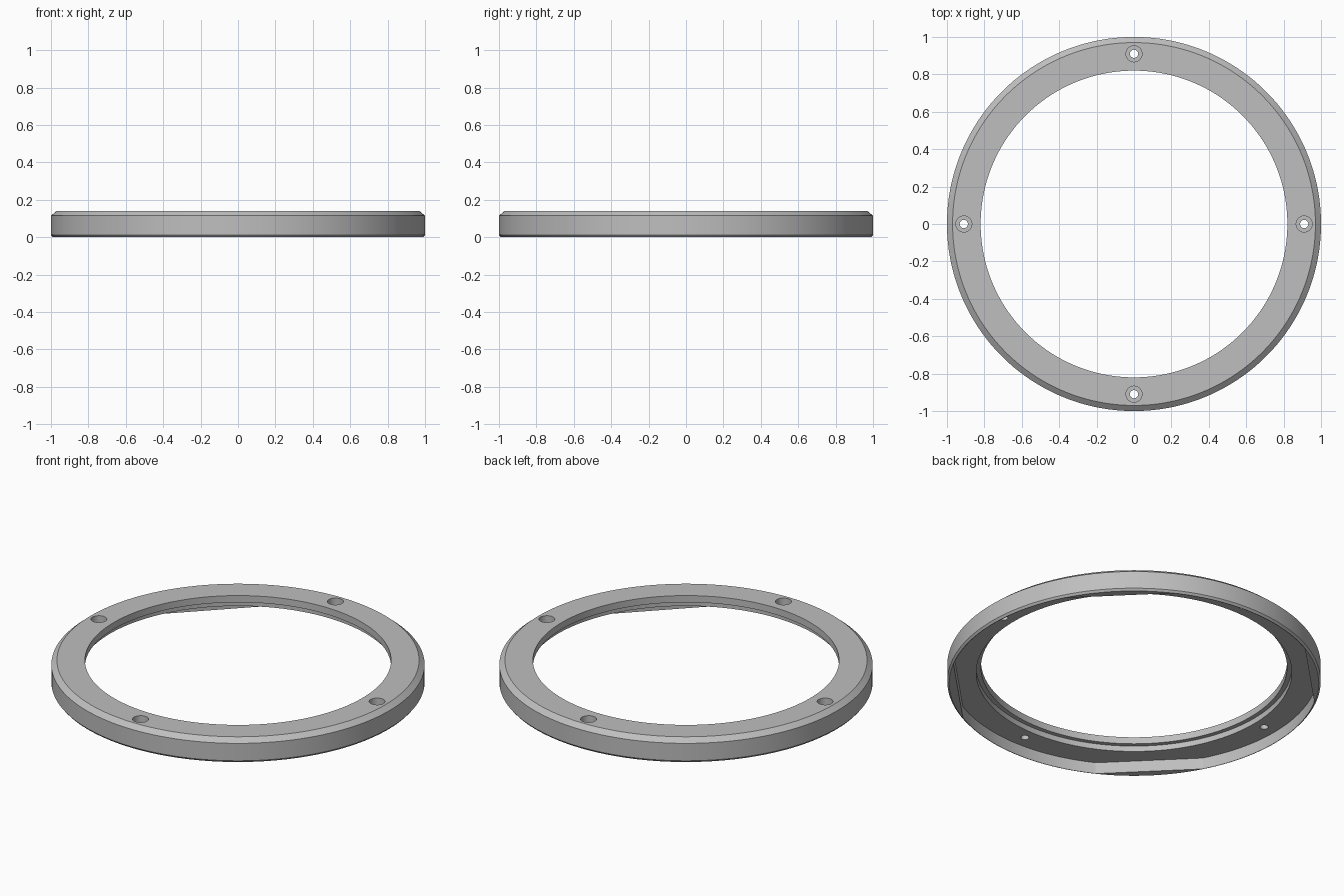
import bpy
import bmesh
from math import cos, sin, tau, radians

if "Cube" in bpy.data.objects:
    bpy.data.objects.remove(bpy.data.objects["Cube"])

grey = bpy.data.materials.new("plain grey")
grey.use_nodes = True
colour = (0.52, 0.52, 0.52, 1)
grey.diffuse_color = colour
grey.node_tree.nodes["Principled BSDF"].inputs["Base Color"].default_value = colour

CAVITY = 0.987      # radius of the hollow underside
FLAT = 0.945        # distance of its four diagonal flats from the centre


def lathe(name, profile, steps, centre=(0, 0)):
    """Sweep a closed profile of (radius, z) points; a radius may be a function of angle."""
    bm = bmesh.new()
    rings = []
    for i in range(steps):
        a = tau * i / steps
        ring = []
        for r, z in profile:
            r = r(a) if callable(r) else r
            ring.append(bm.verts.new((centre[0] + r * cos(a), centre[1] + r * sin(a), z)))
        rings.append(ring)
    n = len(profile)
    for i in range(steps):
        p, q = rings[i], rings[(i + 1) % steps]
        for j in range(n):
            k = (j + 1) % n
            bm.faces.new((p[j], q[j], q[k], p[k]))
    # Close the axis when the profile starts and ends on it
    bmesh.ops.remove_doubles(bm, verts=bm.verts, dist=1e-5)
    bmesh.ops.recalc_face_normals(bm, faces=bm.faces)
    mesh = bpy.data.meshes.new(name)
    bm.to_mesh(mesh)
    bm.free()
    mesh.materials.append(grey)
    obj = bpy.data.objects.new(name, mesh)
    bpy.context.collection.objects.link(obj)
    return obj


def cavity_wall(a):
    """Round wall with a straight chord on every diagonal."""
    return min(CAVITY, FLAT / cos(a % (tau / 4) - tau / 8))


# Ring: chamfered rim, hollow underside, stepped central opening
ring = lathe("ring", [
    (0.99, 0), (1, 0.012), (1, 0.115), (0.97, 0.14),
    (0.82, 0.14), (0.82, 0.10), (0.845, 0.10), (0.845, 0.067),
    (cavity_wall, 0.067), (cavity_wall, 0),
], 180)

# Four counterbored screw holes
for i in range(4):
    a = tau * i / 4
    cutter = lathe("hole_cutter", [
        (0, 0.03), (0.022, 0.03), (0.022, 0.10), (0.043, 0.10), (0.043, 0.2), (0, 0.2),
    ], 32, (0.91 * cos(a), 0.91 * sin(a)))
    cutter.hide_render = True
    cut = ring.modifiers.new("screw_hole", 'BOOLEAN')
    cut.operation = 'DIFFERENCE'
    cut.solver = 'EXACT'
    cut.object = cutter
    bpy.context.view_layer.objects.active = ring
    bpy.ops.object.modifier_apply(modifier=cut.name)
    bpy.data.objects.remove(cutter)

bpy.ops.object.select_all(action='DESELECT')
ring.select_set(True)
bpy.context.view_layer.objects.active = ring
bpy.ops.object.shade_smooth_by_angle(angle=radians(13))
